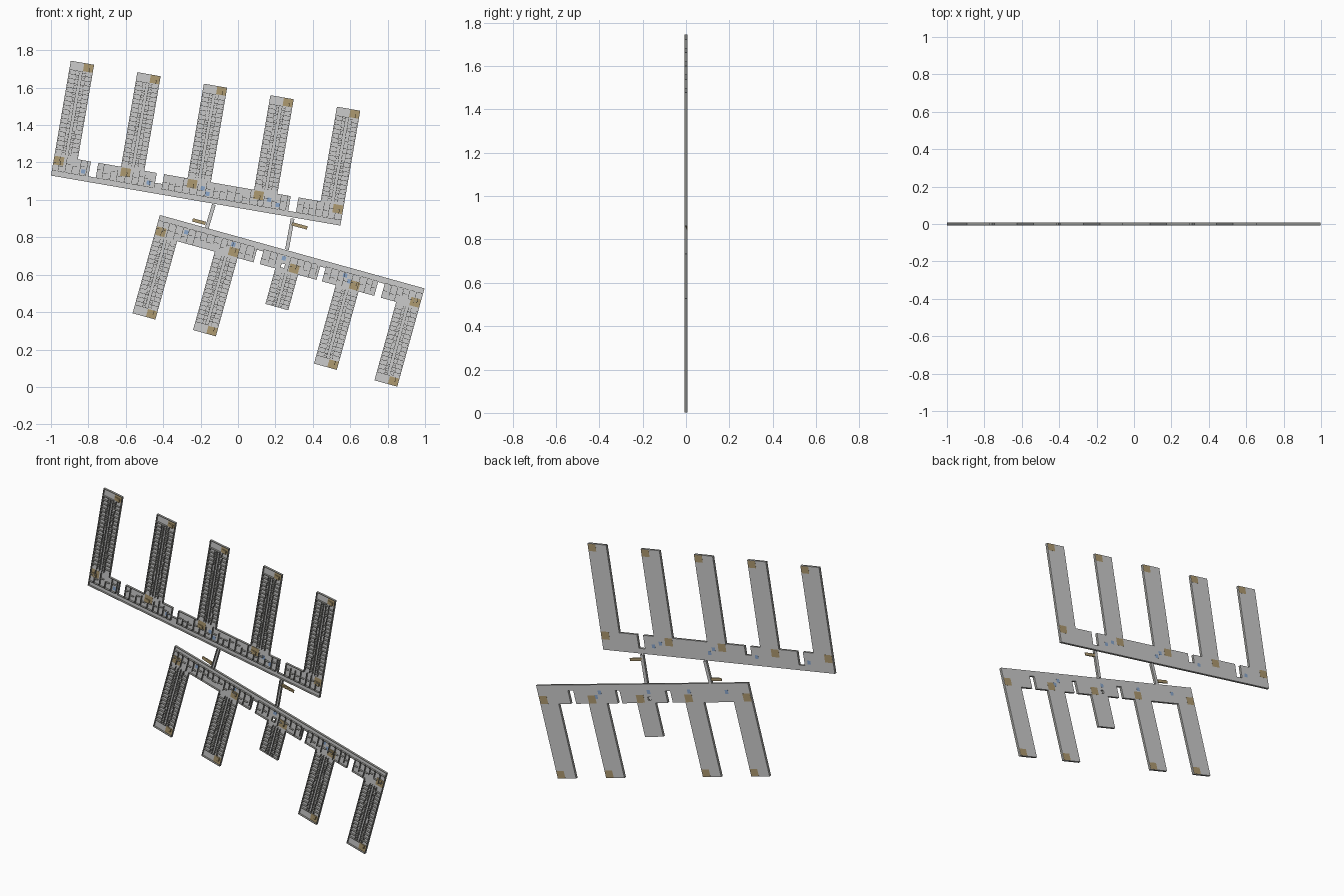
import bpy, bmesh, math, random
from mathutils import Matrix, Vector

if "Cube" in bpy.data.objects:
    bpy.data.objects.remove(bpy.data.objects["Cube"])

random.seed(4)
FRONT, BACK, FLOOR = -0.0075, 0.0075, 0.0045   # wall tops, underside, floor level
T = 0.0022                                      # wall thickness
WING, STRIP, BAR = 0.1265, 0.03, 0.11           # wing width, gallery depth, bar depth


def material(name, rgb):
    m = bpy.data.materials.new(name)
    m.diffuse_color = (*rgb, 1)
    m.use_nodes = True
    m.node_tree.nodes["Principled BSDF"].inputs["Base Color"].default_value = m.diffuse_color
    return m


WALL = material("wall_grey", (0.30, 0.30, 0.28))
DARK = material("door_dark", (0.09, 0.08, 0.08))
TAN = material("stair_tan", (0.42, 0.32, 0.16))
BLUE = material("lift_blue", (0.25, 0.38, 0.60))


class Part:
    """Collects boxes given in a rotated plan frame into one object."""

    def __init__(self, name, origin, angle, flip=1, mat=None):
        self.name, self.mat, self.flip = name, mat, flip
        self.bm = bmesh.new()
        self.frame = Matrix.Translation((origin[0], 0, origin[1])) @ Matrix.Rotation(math.radians(angle), 4, 'Y')

    def box(self, u0, v0, u1, v1, y0=FRONT, y1=FLOOR):
        c = Vector(((u0 + u1) / 2, (y0 + y1) / 2, self.flip * (v0 + v1) / 2))
        s = Matrix.Diagonal((abs(u1 - u0), abs(y1 - y0), abs(v1 - v0), 1))
        bmesh.ops.create_cube(self.bm, size=1, matrix=self.frame @ Matrix.Translation(c) @ s)

    def frame_walls(self, u0, v0, u1, v1):
        self.box(u0, v0, u1, v0 + T)
        self.box(u0, v1 - T, u1, v1)
        self.box(u0, v0 + T, u0 + T, v1 - T)
        self.box(u1 - T, v0 + T, u1, v1 - T)

    def finish(self):
        me = bpy.data.meshes.new(self.name)
        self.bm.to_mesh(me)
        self.bm.free()
        ob = bpy.data.objects.new(self.name, me)
        bpy.context.collection.objects.link(ob)
        if self.mat:
            me.materials.append(self.mat)


def stair(part, u0, v0, u1, v1, steps=6):
    # tan landing through the slab with rising treads on it
    part.box(u0, v0, u1, v1, FLOOR - 0.0006, BACK + 0.0003)
    d = (u1 - u0) * 0.7 / steps
    for i in range(steps):
        part.box(u0 + i * d, v0, u0 + (i + 1) * d, (v0 + v1) / 2, FLOOR - 0.0016 * (i + 1), FLOOR)


def wing_rooms(walls, doors, u0, v0, v1):
    # central corridor with rooms and bathroom pods on both sides
    ca, cb = u0 + 0.056, u0 + 0.072
    n = round((v1 - v0) / 0.0235)
    p = (v1 - v0) / n
    for i in range(n):
        a, b = v0 + i * p, v0 + (i + 1) * p
        for wall, outer, s in ((ca, u0, 1), (cb, u0 + WING, -1)):
            gap = random.choice((0.25, 0.55)) * p
            walls.box(wall - T / 2, a, wall + T / 2, a + gap)
            walls.box(wall - T / 2, a + gap + 0.005, wall + T / 2, b)
            doors.box(wall - s * 0.0055, a + gap, wall, a + gap + 0.001, FRONT + 0.002)
            if i:
                end = wall if random.random() < 0.75 else wall - s * 0.02
                walls.box(outer, a - T / 2, end, a + T / 2)
            pod = wall - s * random.uniform(0.013, 0.02)
            walls.box(pod, a, pod + T * 0.8, a + p * 0.55)
            if random.random() < 0.6:
                walls.box(pod, a + p * 0.55, wall, a + p * 0.55 + T * 0.8)
            doors.box(pod, a + p * 0.65, pod - s * 0.004, a + p * 0.85, FRONT + 0.004)
            doors.box(outer + s * 0.004, a + p * 0.3, outer + s * 0.008, a + p * 0.5, FRONT + 0.006)


def building(name, origin, angle, flip, pitch, tips, notches, base_right, tip_stairs, lifts, hole=None):
    args = (origin, angle, flip)
    floor = Part(name + "_floor", *args)
    walls = Part(name + "_walls", *args, WALL)
    doors = Part(name + "_doors", *args, DARK)
    stairs = Part(name + "_stairs", *args, TAN)
    lift = Part(name + "_lifts", *args, BLUE)
    length = 4 * pitch + WING

    # gallery strip along the outer side of the bar
    floor.box(0, 0, length, STRIP, FLOOR, BACK)
    walls.box(0, 0, length, T)
    for u in (0, length - T):
        walls.box(u, T, u + T, STRIP)

    # bar rooms, divided by notches
    u = 0
    for a, b, depth in notches + [(length, length, STRIP)]:
        if hole and u < hole[0] < a:
            h0, k0, h1, k1 = hole
            floor.box(u, STRIP, h0, BAR, FLOOR, BACK)
            floor.box(h1, STRIP, a, BAR, FLOOR, BACK)
            floor.box(h0, STRIP, h1, k0, FLOOR, BACK)
            floor.box(h0, k1, h1, BAR, FLOOR, BACK)
            walls.frame_walls(h0 - T, k0 - T, h1 + T, k1 + T)
        else:
            floor.box(u, STRIP, a, BAR, FLOOR, BACK)
        if depth > STRIP:
            floor.box(a, STRIP, b, depth, FLOOR, BACK)
        walls.box(a, depth - T, b, depth)
        walls.box(a - T, STRIP, a, BAR)
        walls.box(b, STRIP, b + T, BAR) if b < length else None
        walls.box(u, STRIP, u + T, BAR) if u == 0 else None
        x = u
        while x < a - 0.02:
            e = min(x + random.uniform(0.03, 0.045), a)
            walls.box(x, STRIP - T, e - 0.007, STRIP)
            doors.box(e - 0.007, STRIP, e - 0.006, STRIP + 0.006, FRONT + 0.002)
            if not (hole and hole[0] - 0.004 < e < hole[2] + 0.004):
                walls.box(e - T, STRIP, e, random.choice((BAR, 0.07, 0.09)))
            mid = random.uniform(0.055, 0.08)
            if not (hole and x < hole[2] and e > hole[0]):
                walls.box(x, mid, x + (e - x) * 0.6, mid + T)
            x = e
        # outer wall only where no wing joins
        for i in range(4):
            g0, g1 = max(u, i * pitch + WING), min(a, (i + 1) * pitch)
            if g1 > g0:
                walls.box(g0, BAR - T, g1, BAR)
        u = b

    # wings, their rooms and the stairs at both ends
    for i, tip in enumerate(tips):
        w = i * pitch
        floor.box(w, BAR, w + WING, tip, FLOOR, BACK)
        for s in (w, w + WING - T):
            walls.box(s, BAR, s + T, tip)
        walls.box(w + T, tip - T, w + WING - T, tip)
        end = tip - 0.046 if tip_stairs[i] else tip
        wing_rooms(walls, doors, w, BAR + 0.01, end)
        if tip_stairs[i]:
            walls.box(w, end - T, w + WING - 0.056, end)
            stair(stairs, w + WING - 0.053, tip - 0.044, w + WING - T, tip - T)
        b = w + (WING - 0.055 if base_right[i] else 0.003)
        stair(stairs, b, 0.062, b + 0.052, 0.108)

    # small lift and washroom tiles
    for x, v in lifts:
        lift.box(x, v, x + 0.022, v + 0.022, FLOOR - 0.0006, BACK + 0.0003)
    for part in (floor, walls, doors, stairs, lift):
        part.finish()


building("upper_block", (-1.0, 1.13), 9.8, 1, 0.361, [0.623] * 5,
         [(0.198, 0.238, STRIP), (0.555, 0.595, 0.057), (1.282, 1.324, STRIP)],
         [0, 0, 0, 0, 1], [1] * 5,
         [(0.155, 0.04), (0.51, 0.04), (0.80, 0.06), (0.83, 0.035), (1.16, 0.06), (1.21, 0.04)])
building("lower_block", (-0.418, 0.919), 15.5, -1, 0.3355, [0.545, 0.545, 0.307, 0.545, 0.545],
         [(0.55, 0.585, 0.04), (0.90, 0.93, 0.036), (1.22, 1.257, 0.033)],
         [0, 1, 1, 1, 1], [1, 1, 0, 1, 1],
         [(0.15, 0.04), (0.41, 0.035), (0.69, 0.035), (1.03, 0.035), (1.06, 0.06)],
         hole=(0.697, 0.075, 0.716, 0.096))

# covered link bridges between the blocks, each with a side stair
for side, top, bottom, ramp in (("left", (-0.129, 0.975), (-0.168, 0.845), (-0.243, 0.893, 0.072)),
                                ("right", (0.292, 0.90), (0.262, 0.735), (0.288, 0.872, 0.085))):
    dx, dz = top[0] - bottom[0], top[1] - bottom[1]
    tilt, run = math.degrees(math.atan2(dx, dz)), math.hypot(dx, dz)
    deck = Part(side + "_bridge_floor", bottom, tilt)
    deck.box(-0.01, 0, 0.01, run, FLOOR, BACK)
    deck.finish()
    rails = Part(side + "_bridge_walls", bottom, tilt, 1, WALL)
    for u in (-0.01, 0.01 - T):
        rails.box(u, 0, u + T, run)
    rails.finish()
    steps = Part(side + "_bridge_stair", ramp[:2], 15, 1, TAN)
    n = 10
    for i in range(n):
        k = i if side == "left" else n - 1 - i
        steps.box(ramp[2] * i / n, -0.009, ramp[2] * (i + 1) / n, 0.009, FLOOR - 0.001 * k, BACK)
    steps.finish()
